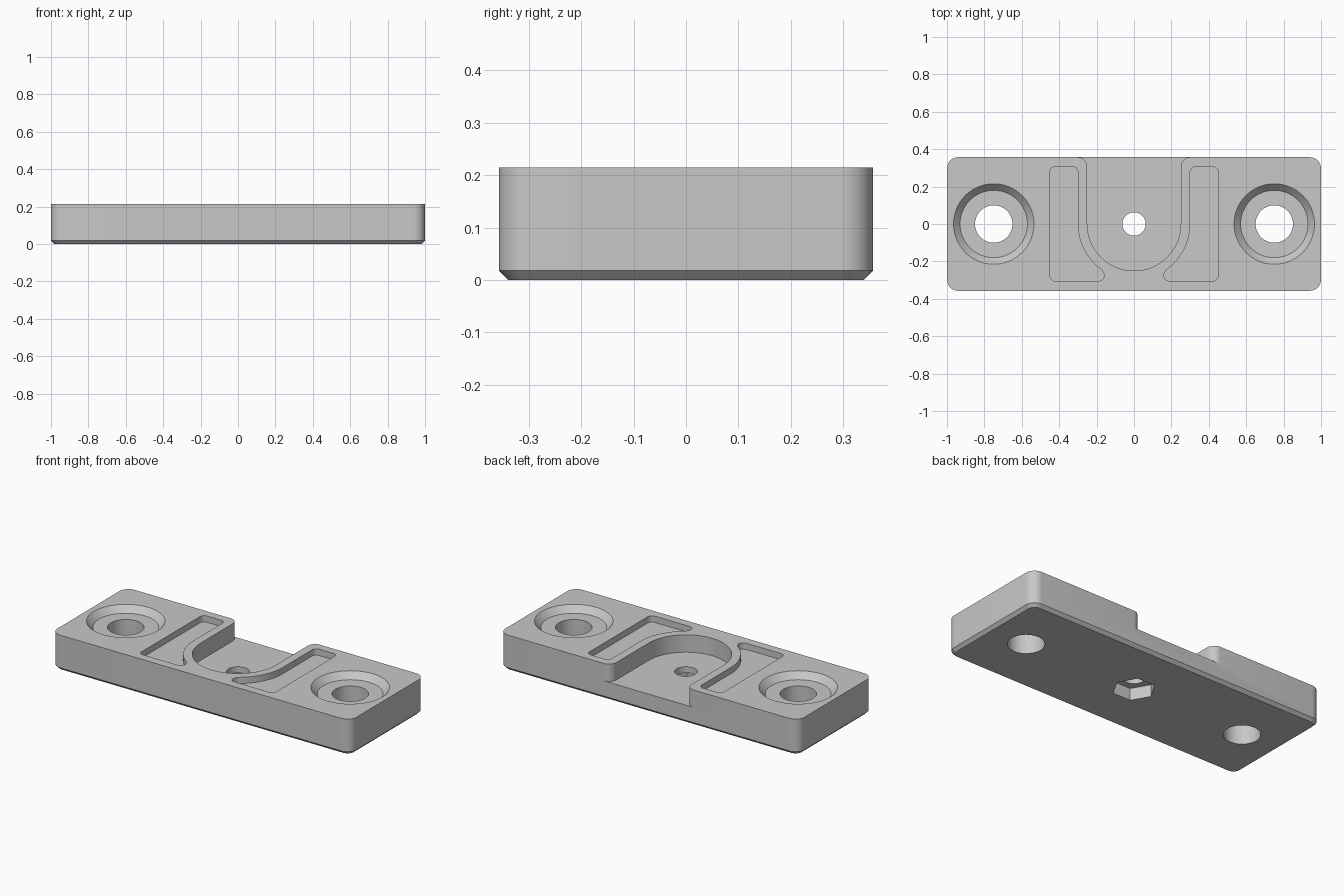
import bpy
import bmesh
from math import cos, sin, radians

cube = bpy.data.objects.get("Cube")
if cube:
    bpy.data.objects.remove(cube, do_unlink=True)

HEIGHT, HALF_X, HALF_Y = 0.215, 1.0, 0.357
ABOVE = HEIGHT + 0.1

grey = bpy.data.materials.new("plain grey")
grey.use_nodes = True
grey.diffuse_color = (0.58, 0.58, 0.58, 1)
grey.node_tree.nodes["Principled BSDF"].inputs["Base Color"].default_value = (0.58, 0.58, 0.58, 1)


def arc(cx, cy, r, start, end, steps=10):
    angles = [radians(start + (end - start) * i / steps) for i in range(steps + 1)]
    return [(cx + r * cos(a), cy + r * sin(a)) for a in angles]


def circle(cx, cy, r, sides=64):
    return arc(cx, cy, r, 0, 360, sides)[:-1]


def rounded_rectangle(hx, hy, r):
    points = []
    for i, (sx, sy) in enumerate([(1, 1), (-1, 1), (-1, -1), (1, -1)]):
        points += arc(sx * (hx - r), sy * (hy - r), r, 90 * i, 90 * i + 90)
    return points


def loft(name, layers):
    """Closed solid through matching outlines, each given as (outline, z)."""
    bm = bmesh.new()
    rings = [[bm.verts.new((x, y, z)) for x, y in outline] for outline, z in layers]
    for low, high in zip(rings, rings[1:]):
        n = len(low)
        for i in range(n):
            j = (i + 1) % n
            bm.faces.new((low[i], low[j], high[j], high[i]))
    bm.faces.new(rings[0][::-1])
    bm.faces.new(rings[-1])
    bmesh.ops.recalc_face_normals(bm, faces=bm.faces)
    mesh = bpy.data.meshes.new(name)
    bm.to_mesh(mesh)
    bm.free()
    mesh.materials.append(grey)
    obj = bpy.data.objects.new(name, mesh)
    bpy.context.collection.objects.link(obj)
    return obj


# Plate with rounded corners and a chamfered lower edge
chamfer = 0.018
plate = loft("mounting_plate", [
    (rounded_rectangle(HALF_X - chamfer, HALF_Y - chamfer, 0.042), 0),
    (rounded_rectangle(HALF_X, HALF_Y, 0.06), chamfer),
    (rounded_rectangle(HALF_X, HALF_Y, 0.06), HEIGHT)])

cutters = []

# Screw holes with a conical recess at each end
for side in (-1, 1):
    x = side * 0.75
    cutters.append(loft("screw_hole", [(circle(x, 0, 0.1), -0.1), (circle(x, 0, 0.1), ABOVE)]))
    cutters.append(loft("screw_recess", [
        (circle(x, 0, 0.18), HEIGHT - 0.038),
        (circle(x, 0, 0.215), HEIGHT),
        (circle(x, 0, 0.215), ABOVE)]))

# U-shaped channel, open at the back with rounded mouth corners
mouth = arc(0.30, HALF_Y - 0.05, 0.05, 180, 90)
channel = arc(0, 0, 0.25, 180, 360, 40) + mouth + [(0.30, 0.45), (-0.30, 0.45)]
channel += [(-x, y) for x, y in mouth[::-1]]
cutters.append(loft("channel", [(channel, 0.11), (channel, ABOVE)]))

# Shallow pockets that follow the channel wall
pocket = (arc(0.42, -0.275, 0.03, -90, 0) + arc(0.42, 0.277, 0.03, 0, 90)
          + arc(0.33, 0.277, 0.03, 90, 180) + arc(0, 0, 0.30, 0, -55, 20)
          + arc(0.19, -0.275, 0.03, 124, 270)[1:])
for side in (-1, 1):
    outline = [(side * x, y) for x, y in pocket]
    cutters.append(loft("side_pocket", [(outline, HEIGHT - 0.038), (outline, ABOVE)]))

# Central bolt hole with a hexagonal nut seat underneath
cutters.append(loft("bolt_hole", [(circle(0, 0, 0.0625, 48), -0.1), (circle(0, 0, 0.0625, 48), ABOVE)]))
hexagon = circle(0, 0, 0.117, 6)
cutters.append(loft("nut_seat", [(hexagon, -0.1), (hexagon, 0.072)]))

# Cut everything out of the plate
bpy.ops.object.select_all(action="DESELECT")
plate.select_set(True)
bpy.context.view_layer.objects.active = plate
for cutter in cutters:
    cut = plate.modifiers.new(cutter.name, "BOOLEAN")
    cut.operation = "DIFFERENCE"
    cut.solver = "EXACT"
    cut.object = cutter
    bpy.ops.object.modifier_apply(modifier=cut.name)
    bpy.data.objects.remove(cutter, do_unlink=True)

bpy.ops.object.shade_smooth_by_angle(angle=radians(25))
